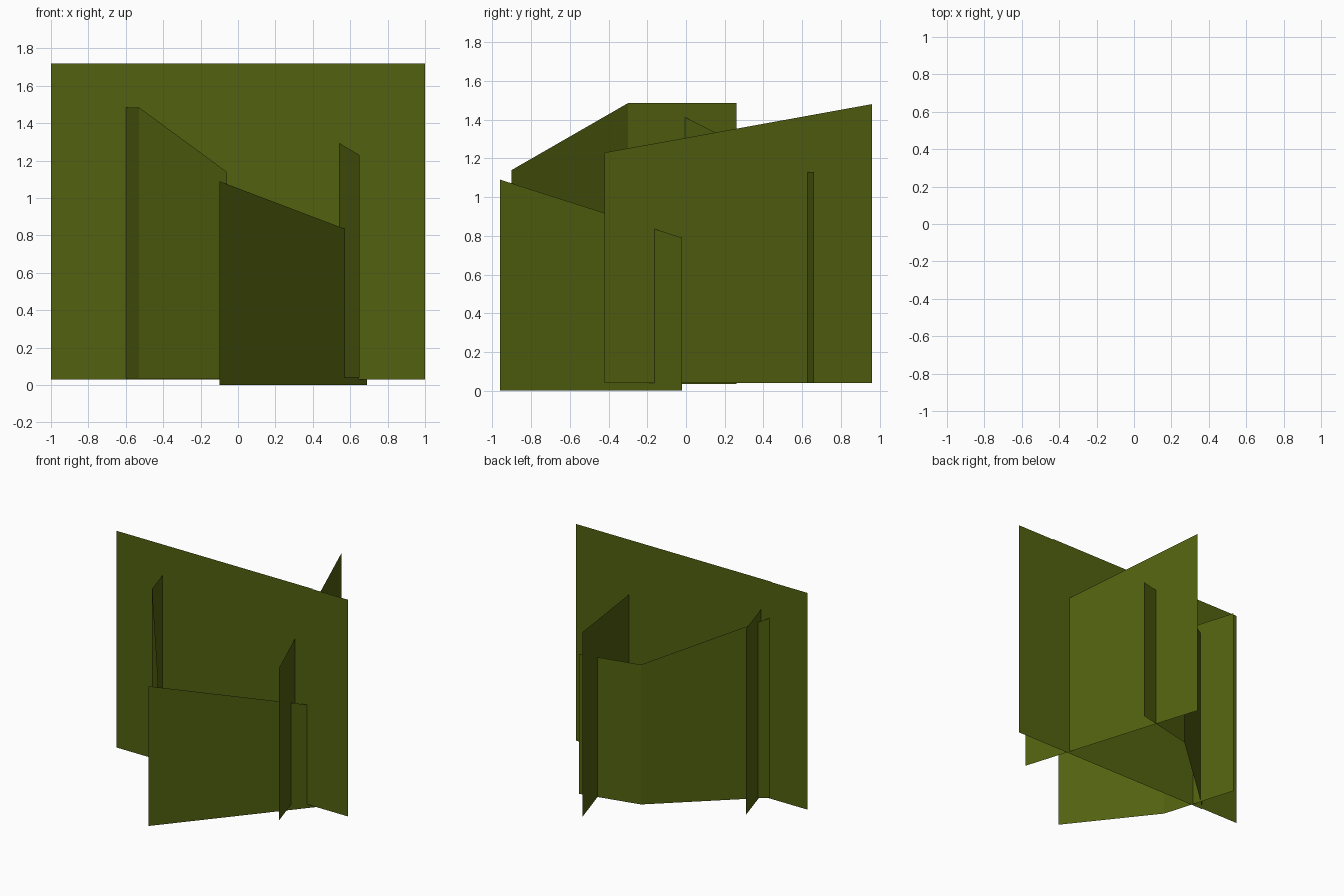
import bpy

if "Cube" in bpy.data.objects:
    bpy.data.objects.remove(bpy.data.objects["Cube"])

# One flat olive leaf colour
olive = bpy.data.materials.new("olive_leaf")
olive.diffuse_color = (0.085, 0.12, 0.005, 1.0)
olive.use_nodes = True
olive.node_tree.nodes["Principled BSDF"].inputs["Base Color"].default_value = olive.diffuse_color


def leaf_card(name, path, bottom):
    """Upright sheet following a plan path; each point is (x, y, top height)."""
    n = len(path)
    verts = [(x, y, bottom) for x, y, _ in path] + list(path)
    faces = [(i, i + 1, n + i + 1, n + i) for i in range(n - 1)]
    mesh = bpy.data.meshes.new(name)
    mesh.from_pydata(verts, [], faces)
    mesh.materials.append(olive)
    obj = bpy.data.objects.new(name, mesh)
    bpy.context.collection.objects.link(obj)
    return obj


# Two overlapping wide sheets across the middle
leaf_card("wide_leaf_card_front", [(-0.69, -0.073, 1.72), (1.0, -0.073, 1.72)], 0.03)
leaf_card("wide_leaf_card_back", [(-1.0, -0.067, 1.72), (0.69, -0.067, 1.72)], 0.03)

# Low diagonal sheet at the front
leaf_card("low_leaf_card", [(-0.10, -0.96, 1.09), (0.69, -0.02, 0.79)], 0.0)

# Long sheet running front to back on the right
leaf_card("right_leaf_card", [(0.65, -0.42, 1.23), (0.22, 0.96, 1.48)], 0.04)

# Folded sheet on the left
leaf_card("left_leaf_card",
          [(-0.06, -0.90, 1.14), (-0.53, -0.30, 1.485), (-0.70, 0.26, 1.485)], 0.035)

# Folded sheet at the back
leaf_card("rear_leaf_card",
          [(0.46, 0.66, 1.13), (0.0, 0.555, 1.13), (-0.68, -0.06, 1.44)], 0.04)
